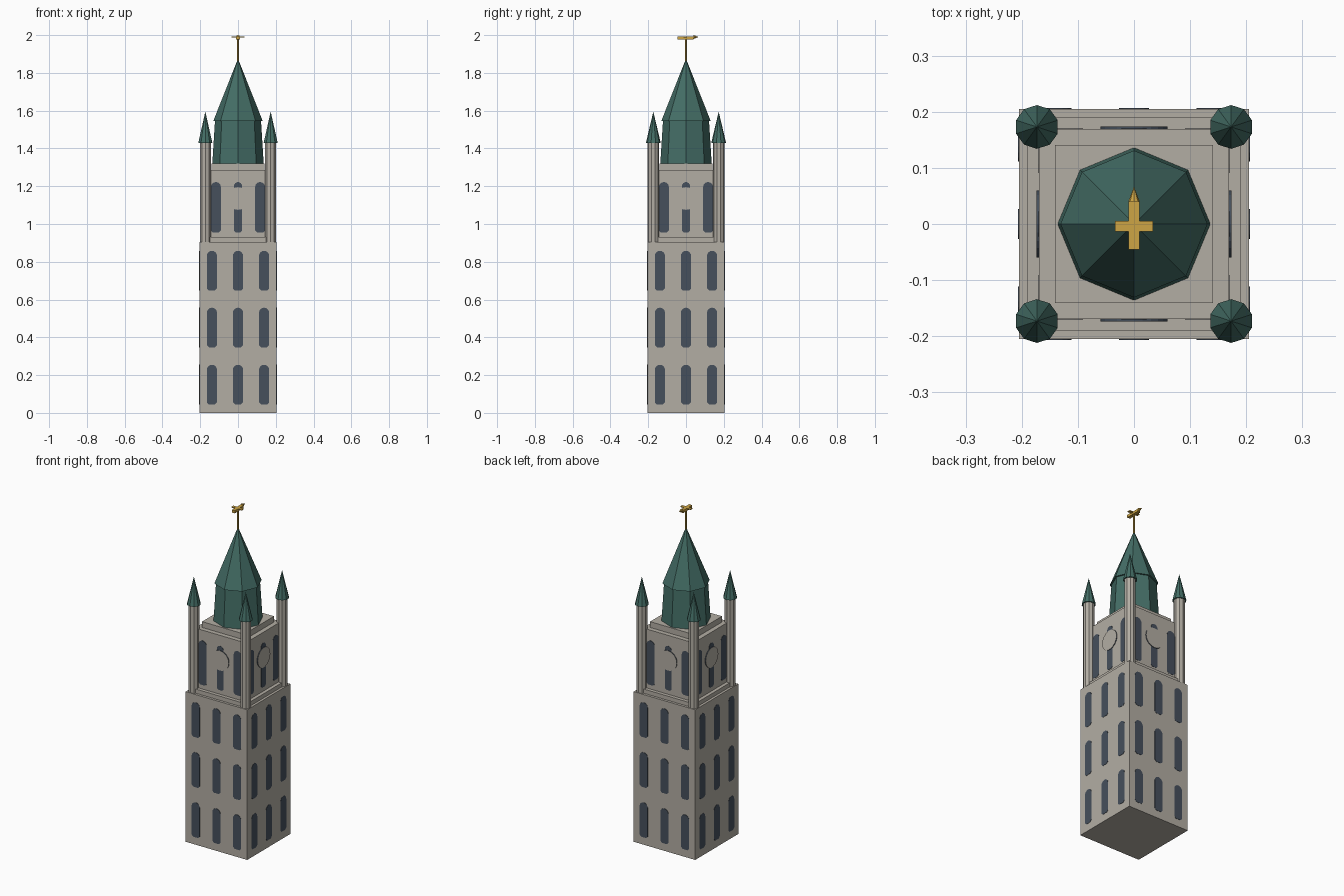
import bpy, bmesh, math
from mathutils import Matrix, Vector

if "Cube" in bpy.data.objects:
    bpy.data.objects.remove(bpy.data.objects["Cube"])


def material(name, rgb):
    m = bpy.data.materials.new(name)
    m.diffuse_color = (*rgb, 1)
    m.use_nodes = True
    m.node_tree.nodes["Principled BSDF"].inputs["Base Color"].default_value = m.diffuse_color
    return m


STONE = material("warm grey stone", (0.45, 0.42, 0.37))
ROOF = material("green copper roof", (0.058, 0.155, 0.133))
GLASS = material("dark window", (0.061, 0.08, 0.107))
GOLD = material("gold", (0.61, 0.376, 0.06))


def finish(name, bm, *mats):
    bmesh.ops.recalc_face_normals(bm, faces=bm.faces)
    me = bpy.data.meshes.new(name)
    bm.to_mesh(me)
    bm.free()
    for m in mats:
        me.materials.append(m)
    ob = bpy.data.objects.new(name, me)
    bpy.context.collection.objects.link(ob)
    return ob


def box(name, lo, hi, mat):
    lo, hi = Vector(lo), Vector(hi)
    bm = bmesh.new()
    m = Matrix.Translation((lo + hi) / 2) @ Matrix.Diagonal((*(hi - lo), 1))
    bmesh.ops.create_cube(bm, size=1, matrix=m)
    return finish(name, bm, mat)


def block(name, half, z0, z1):
    return box(name, (-half, -half, z0), (half, half, z1), STONE)


def frustum(name, x, y, z0, z1, r0, r1, sides, mat):
    bm = bmesh.new()
    bmesh.ops.create_cone(bm, cap_ends=True, segments=sides, radius1=r0, radius2=r1,
                          depth=z1 - z0, matrix=Matrix.Translation((x, y, (z0 + z1) / 2)))
    return finish(name, bm, mat)


def plate(bm, outline, y0, y1, face_index=0):
    """Thin prism of an x/z outline on the front, facing -y."""
    back = [bm.verts.new((x, -y0, z)) for x, z in outline]
    front = [bm.verts.new((x, -y1, z)) for x, z in outline]
    bm.faces.new(front).material_index = face_index
    bm.faces.new(back[::-1])
    n = len(outline)
    for i in range(n):
        j = (i + 1) % n
        bm.faces.new((back[i], back[j], front[j], front[i]))


def arch(x, z0, z1, w):
    """Window outline: round head and a softly chamfered foot."""
    r, c = w / 2, w * 0.2
    pts = [(x - r, z0 + c), (x - r + c, z0), (x + r - c, z0), (x + r, z0 + c)]
    for i in range(9):
        a = math.pi * i / 8
        pts.append((x + r * math.cos(a), z1 - r + r * math.sin(a)))
    return pts


# Stone tower body, stacked in steps
block("tower_shaft", 0.205, 0, 0.905)
block("belfry_base", 0.19, 0.905, 0.93)
block("belfry", 0.169, 0.93, 1.285)
block("roof_platform", 0.141, 1.285, 1.32)

# Windows and clock on all four sides
for k, side in enumerate(("front", "right", "back", "left")):
    turn = Matrix.Rotation(k * math.pi / 2, 3, 'Z')

    bm = bmesh.new()
    for x in (-0.138, 0, 0.138):
        for z in (0.045, 0.347, 0.648):
            plate(bm, arch(x, z, z + 0.21, 0.054), 0.203, 0.2065)
    for x in (-0.117, 0, 0.117):
        plate(bm, arch(x, 0.955, 1.222, 0.053 if x else 0.044), 0.167, 0.1705)
    bmesh.ops.rotate(bm, verts=bm.verts, matrix=turn)
    finish(side + "_windows", bm, GLASS)

    # Clock disc: dark edge with a stone-coloured face
    bm = bmesh.new()
    ring = [(0.06 * math.cos(math.tau * i / 24), 1.135 + 0.06 * math.sin(math.tau * i / 24))
            for i in range(24)]
    plate(bm, ring, 0.167, 0.1735, 1)
    bmesh.ops.rotate(bm, verts=bm.verts, matrix=turn)
    finish(side + "_clock", bm, GLASS, STONE)

# Corner turrets
for sx in (-1, 1):
    for sy in (-1, 1):
        x, y = sx * 0.173, sy * 0.173
        frustum("corner_turret", x, y, 0.905, 1.43, 0.031, 0.031, 10, STONE)
        frustum("turret_cap", x, y, 1.43, 1.595, 0.039, 0, 10, ROOF)

# Octagonal drum and spire, corners on the axes
for name, z0, z1, r0, r1 in (("roof_drum", 1.32, 1.545, 0.136, 0.122),
                             ("spire", 1.545, 1.875, 0.131, 0.0)):
    ob = frustum(name, 0, 0, z0, z1, r0, r1, 8, ROOF)

# Weather vane
frustum("vane_pole", 0, 0, 1.85, 1.98, 0.005, 0.005, 8, GOLD)
box("vane_body", (-0.01, -0.045, 1.976), (0.01, 0.04, 1.992), GOLD)
box("vane_crossbar", (-0.034, -0.013, 1.987), (0.034, 0.005, 1.992), GOLD)
bm = bmesh.new()
bmesh.ops.create_cone(bm, cap_ends=True, segments=8, radius1=0.01, radius2=0, depth=0.027,
                      matrix=Matrix.Translation((0, 0.0535, 1.99)) @ Matrix.Rotation(-math.pi / 2, 4, 'X'))
finish("vane_tip", bm, GOLD)
